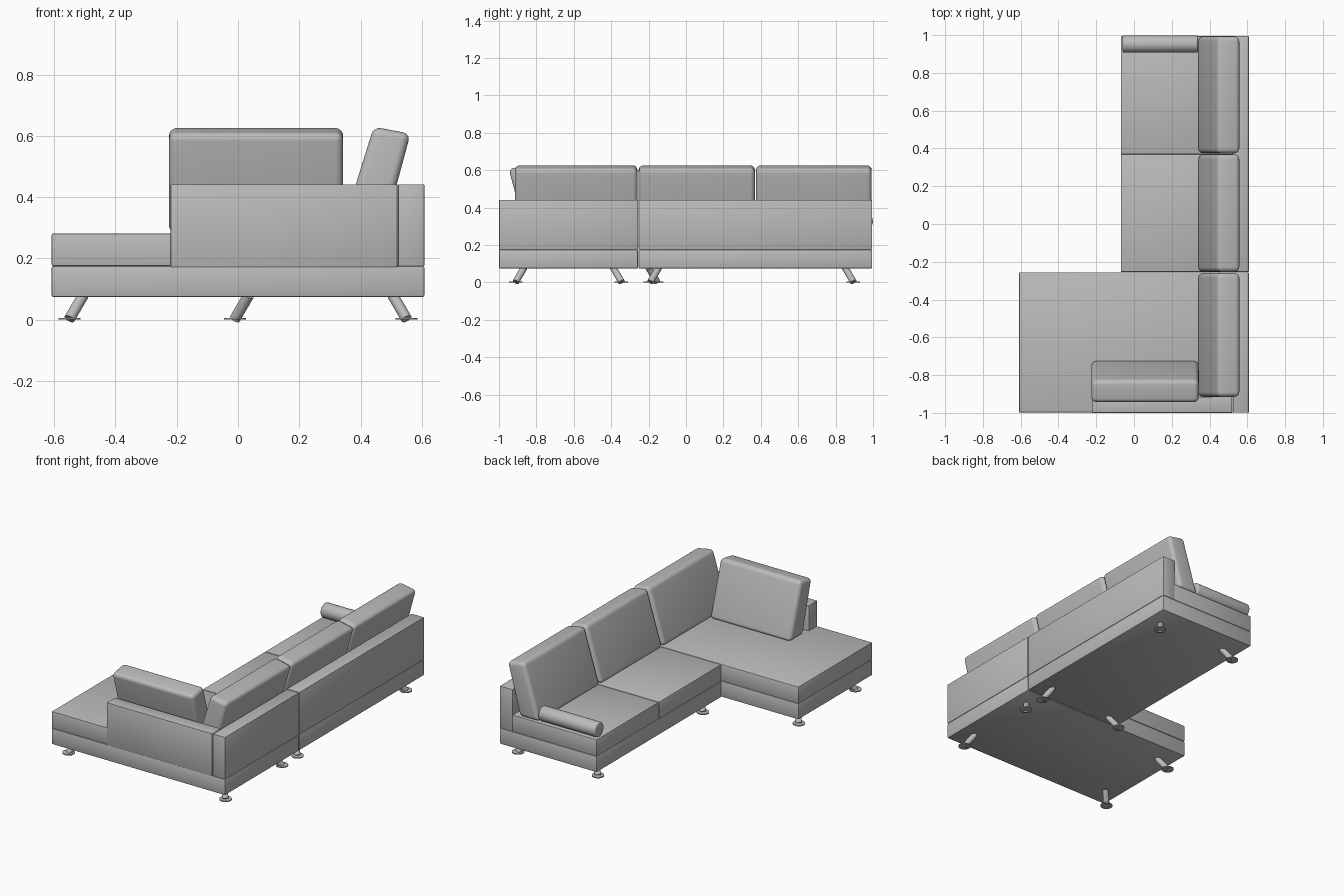
import bpy
import bmesh
from mathutils import Vector

cube = bpy.data.objects.get("Cube")
if cube:
    bpy.data.objects.remove(cube)


def material(name, rgb):
    m = bpy.data.materials.new(name)
    m.use_nodes = True
    m.diffuse_color = (*rgb, 1)
    m.node_tree.nodes["Principled BSDF"].inputs["Base Color"].default_value = (*rgb, 1)
    return m


GREY = material("grey_upholstery", (0.5, 0.5, 0.5))


def finish(name, bm, bevel=0.0, segments=3):
    """Turn a bmesh into a smooth-shaded object with rounded edges."""
    bmesh.ops.recalc_face_normals(bm, faces=bm.faces[:])
    mesh = bpy.data.meshes.new(name)
    bm.to_mesh(mesh)
    bm.free()
    mesh.materials.append(GREY)
    obj = bpy.data.objects.new(name, mesh)
    bpy.context.collection.objects.link(obj)
    bpy.ops.object.select_all(action="DESELECT")
    obj.select_set(True)
    bpy.context.view_layer.objects.active = obj
    if bevel:
        mod = obj.modifiers.new("rounding", "BEVEL")
        mod.width = bevel
        mod.segments = segments
        mod.limit_method = "ANGLE"
        bpy.ops.object.modifier_apply(modifier=mod.name)
    bpy.ops.object.shade_smooth_by_angle(angle=0.6)
    return obj


def box(name, x, y, z, bevel=0.005):
    bm = bmesh.new()
    bmesh.ops.create_cube(bm, size=1)
    for v in bm.verts:
        v.co = [lo + (c + 0.5) * (hi - lo) for c, (lo, hi) in zip(v.co, (x, y, z))]
    return finish(name, bm, bevel, 2)


def extrude(name, loop, offset, bevel):
    bm = bmesh.new()
    face = bm.faces.new([bm.verts.new(p) for p in loop])
    moved = bmesh.ops.extrude_face_region(bm, geom=[face])["geom"]
    bmesh.ops.translate(bm, vec=offset, verts=[g for g in moved if isinstance(g, bmesh.types.BMVert)])
    # extrude_face_region keeps the first cap when it is a lone face
    return finish(name, bm, bevel, 5)


def tube(bm, start, end, radius, sides=24):
    start, end = Vector(start), Vector(end)
    axis = end - start
    verts = bmesh.ops.create_cone(bm, cap_ends=True, segments=sides, radius1=radius,
                                  radius2=radius, depth=axis.length)["verts"]
    rot = Vector((0, 0, 1)).rotation_difference(axis).to_matrix()
    for v in verts:
        v.co = rot @ v.co + (start + end) / 2


# Heights and shared planes
FLOOR, BASE, SEAT, TOP = 0.075, 0.175, 0.282, 0.442
REAR, WALL = 0.608, 0.52
SEAM = -0.255

# Plinths
box("chaise_base", (-0.608, REAR), (-0.999, SEAM - 0.002), (FLOOR, BASE))
box("sofa_base", (-0.07, REAR), (SEAM + 0.002, 0.995), (FLOOR, BASE))

# Seat cushions
box("chaise_seat", (-0.608, WALL), (-0.998, SEAM - 0.001), (BASE, SEAT))
box("sofa_seat_inner", (-0.07, WALL), (SEAM + 0.001, 0.37), (BASE, SEAT))
box("sofa_seat_outer", (-0.07, WALL), (0.372, 0.995), (BASE, SEAT))

# Back panels and arm
box("chaise_back_panel", (WALL + 0.003, REAR), (-0.999, SEAM - 0.002), (BASE, TOP), 0.003)
box("sofa_back_panel", (WALL, REAR), (SEAM + 0.002, 0.995), (BASE, TOP), 0.003)
box("chaise_arm", (-0.22, WALL), (-1.0, -0.915), (BASE - 0.003, TOP), 0.003)

# Leaning cushions share one profile: distance towards the backrest, height
PROFILE = [(0.335, SEAT), (0.443, 0.63), (0.563, 0.607), (0.475, SEAT)]
for label, y0, y1 in (("chaise", -0.915, -0.26), ("middle", -0.253, 0.368), ("end", 0.374, 0.993)):
    extrude(label + "_back_cushion", [(u, y0, z) for u, z in PROFILE], (0, y1 - y0, 0), 0.025)
extrude("arm_cushion", [(-0.225, -u - 0.385, z) for u, z in PROFILE], (0.568, 0, 0), 0.025)

# Bolster
bm = bmesh.new()
tube(bm, (-0.06, 0.953, 0.327), (0.338, 0.953, 0.327), 0.046, 32)
finish("bolster", bm, 0.008)

# Splayed legs with disc feet: foot x, foot y, lean x, lean y
LEGS = [(-0.55, -0.91, 1, 1), (-0.55, -0.345, 1, -1), (0.55, -0.91, -1, 1), (0.55, -0.345, -1, -1),
        (-0.01, -0.155, 1, -1), (0.55, -0.19, -1, 1), (-0.01, 0.895, 1, -1), (0.55, 0.895, -1, -1)]
for i, (x, y, lean_x, lean_y) in enumerate(LEGS, 1):
    bm = bmesh.new()
    tube(bm, (x, y, 0), (x, y, 0.006), 0.036)
    tube(bm, (x, y, 0.003), (x + 0.045 * lean_x, y + 0.045 * lean_y, FLOOR + 0.005), 0.018)
    finish(f"leg_{i}", bm)
